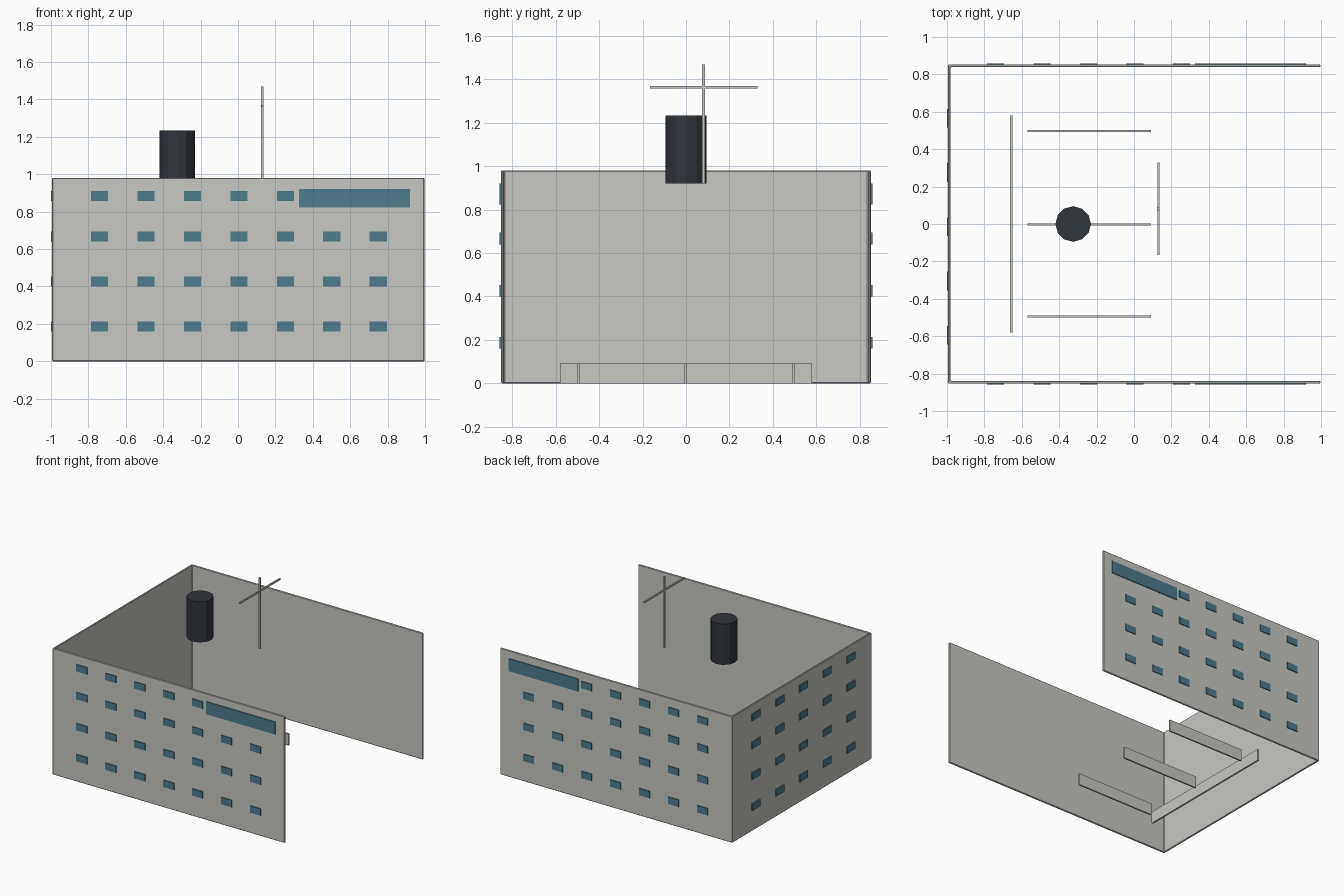
import bpy, bmesh, math

if "Cube" in bpy.data.objects:
    bpy.data.objects.remove(bpy.data.objects["Cube"])

def material(name, rgb):
    m = bpy.data.materials.new(name)
    m.diffuse_color = (*rgb, 1)
    m.use_nodes = True
    m.node_tree.nodes["Principled BSDF"].inputs["Base Color"].default_value = m.diffuse_color
    return m

WALL = material("wall_grey", (0.57, 0.58, 0.54))
GLASS = material("teal_glass", (0.08, 0.20, 0.26))
DARK = material("dark_metal", (0.03, 0.037, 0.045))

def finish(name, bm, mat):
    bmesh.ops.recalc_face_normals(bm, faces=bm.faces)
    me = bpy.data.meshes.new(name)
    bm.to_mesh(me)
    bm.free()
    me.materials.append(mat)
    ob = bpy.data.objects.new(name, me)
    bpy.context.collection.objects.link(ob)
    return ob

def add_box(bm, x, y, z):
    """Box from (min, max) pairs."""
    vs = bmesh.ops.create_cube(bm, size=1)["verts"]
    for v in vs:
        v.co = [r[0] if c < 0 else r[1] for c, r in zip(v.co, (x, y, z))]

def box(name, x, y, z, mat):
    bm = bmesh.new()
    add_box(bm, x, y, z)
    return finish(name, bm, mat)

# U-shaped outer walls, open on the right
XL, XR, Y, T, H = -0.994, 0.997, 0.853, 0.014, 0.98
outline = [(XR, -Y), (XR, -Y + T), (XL + T, -Y + T), (XL + T, Y - T),
           (XR, Y - T), (XR, Y), (XL, Y), (XL, -Y)]
bm = bmesh.new()
face = bm.faces.new([bm.verts.new((x, y, 0)) for x, y in outline])
top = bmesh.ops.extrude_face_region(bm, geom=[face])["geom"]
for v in top:
    if isinstance(v, bmesh.types.BMVert):
        v.co.z = H
walls = finish("outer_walls", bm, WALL)
bev = walls.modifiers.new("edge_chamfer", "BEVEL")
bev.width = 0.004
bev.segments = 1

# Windows on three sides
ROWS = [0.187, 0.427, 0.667, 0.883]
W, D, P = 0.046, 0.027, 0.006
for side, s in (("front", -1), ("back", 1)):
    ys = sorted((s * (Y - 0.006), s * (Y + P)))
    bm = bmesh.new()
    for r, z in enumerate(ROWS):
        for c in range(5 if r == 3 else 7):
            x = -0.74 + 0.2483 * c
            add_box(bm, (x - W, x + W), ys, (z - D, z + D))
    finish(side + "_windows", bm, GLASS)
    # Wide blank panel in the top row
    box(side + "_wide_panel", (0.325, 0.92), ys, (0.823, 0.92), GLASS)

bm = bmesh.new()
for z in ROWS:
    for c in range(5):
        y = -0.595 + 0.29 * c
        add_box(bm, (XL - P, XL + 0.006), (y - 0.05, y + 0.05), (z - D, z + D))
finish("left_windows", bm, GLASS)

# Low partitions inside
box("partition_long", (-0.663, -0.650), (-0.58, 0.58), (0, 0.09), WALL)
for i, y in enumerate((-0.495, -0.002, 0.497)):
    box(f"partition_{i + 1}", (-0.57, 0.09), (y - 0.006, y + 0.006), (0, 0.09), WALL)

# Roof tank
bm = bmesh.new()
bmesh.ops.create_cone(bm, cap_ends=True, segments=12, radius1=0.095, radius2=0.095, depth=0.315)
tank = finish("roof_tank", bm, DARK)
tank.location = (-0.325, 0, 1.0775)

# Antenna
box("antenna_mast", (0.124, 0.136), (0.073, 0.087), (0.92, 1.47), WALL)
box("antenna_crossbar", (0.125, 0.135), (-0.165, 0.33), (1.359, 1.371), WALL)
